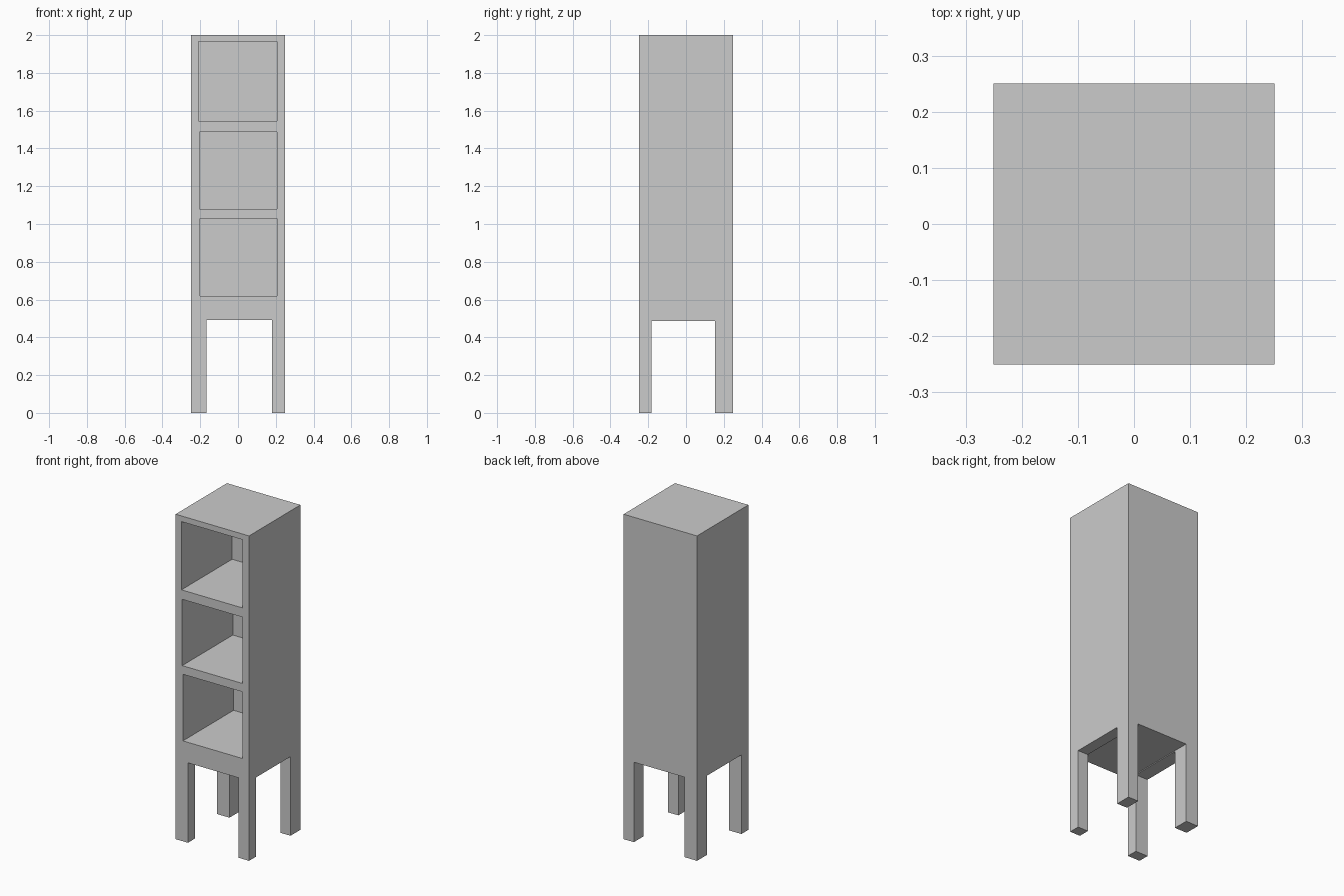
import bpy

if "Cube" in bpy.data.objects:
    bpy.data.objects.remove(bpy.data.objects["Cube"])


def box(name, x, y, z):
    """Axis-aligned box from (min, max) pairs."""
    bpy.ops.mesh.primitive_cube_add(
        size=1, location=[(a + b) / 2 for a, b in (x, y, z)])
    ob = bpy.context.object
    ob.name = name
    ob.scale = [b - a for a, b in (x, y, z)]
    bpy.ops.object.transform_apply(location=True, rotation=True, scale=True)
    return ob


def carve(target, x, y, z):
    """Cut a box-shaped hole out of the target."""
    cutter = box("cutter", x, y, z)
    cutter.hide_render = True
    mod = target.modifiers.new("carve", 'BOOLEAN')
    mod.operation = 'DIFFERENCE'
    mod.solver = 'EXACT'
    mod.object = cutter
    bpy.context.view_layer.objects.active = target
    bpy.ops.object.modifier_apply(modifier=mod.name)
    bpy.data.objects.remove(cutter)


# Solid tower
shelf_unit = box("shelf_unit", (-0.25, 0.25), (-0.25, 0.25), (0, 2))

# Gaps between the four legs, one in each direction
carve(shelf_unit, (-0.166, 0.18), (-0.4, 0.4), (-0.1, 0.492))
carve(shelf_unit, (-0.4, 0.4), (-0.182, 0.154), (-0.1, 0.487))

# Three open compartments with a thin back panel
compartments = [
    ((-0.200, 0.206), (0.618, 1.028)),
    ((-0.205, 0.206), (1.080, 1.488)),
    ((-0.210, 0.206), (1.545, 1.965)),
]
for x, z in compartments:
    carve(shelf_unit, x, (-0.4, 0.243), z)
